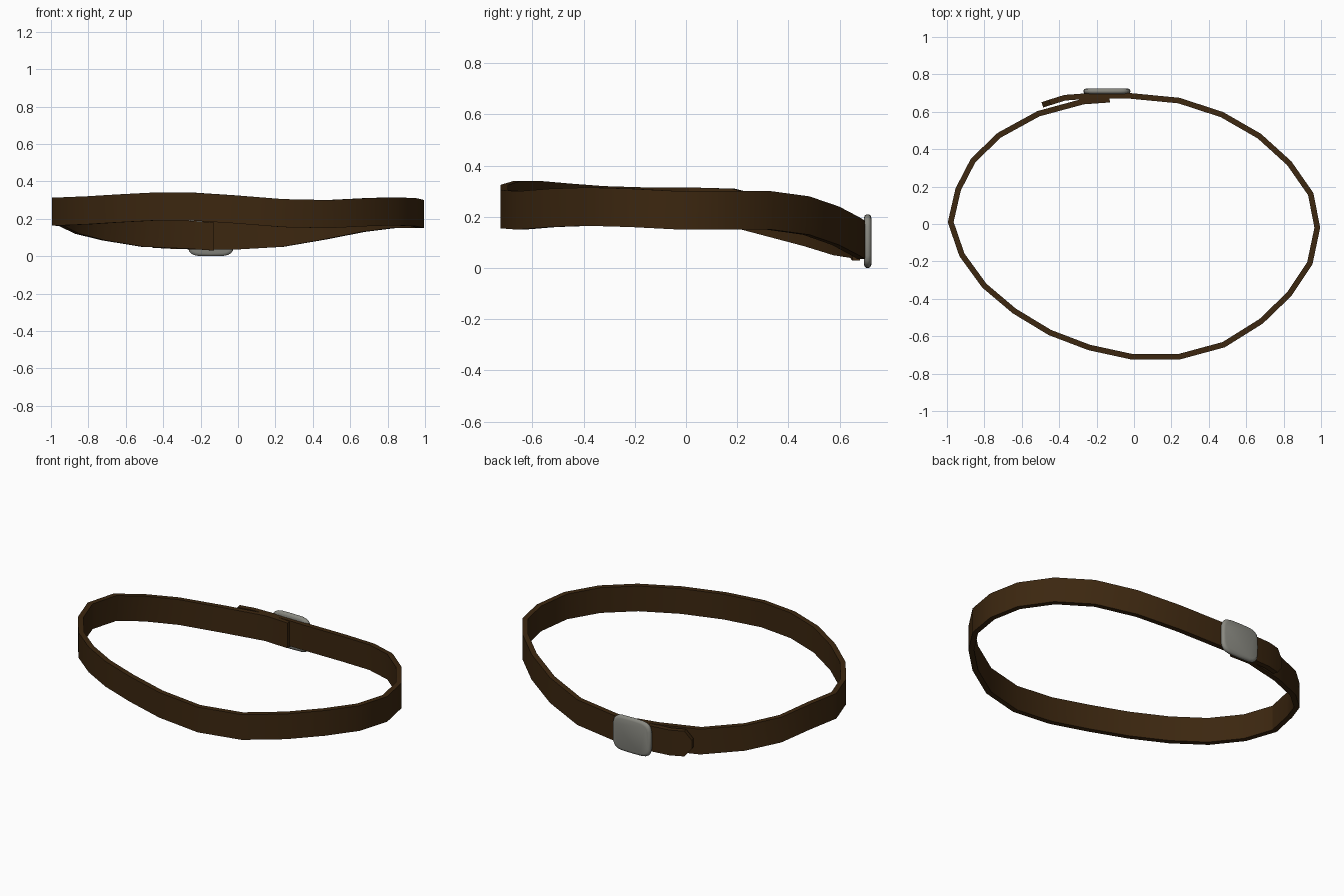
import bpy
import bmesh
from math import cos, sin, tau, copysign

default_cube = bpy.data.objects.get("Cube")
if default_cube:
    bpy.data.objects.remove(default_cube, do_unlink=True)


def make_material(name, rgb):
    mat = bpy.data.materials.new(name)
    mat.use_nodes = True
    colour = (*rgb, 1.0)
    mat.diffuse_color = colour
    mat.node_tree.nodes["Principled BSDF"].inputs["Base Color"].default_value = colour
    return mat


def make_object(name, bm, material):
    mesh = bpy.data.meshes.new(name)
    bm.to_mesh(mesh)
    bm.free()
    mesh.materials.append(material)
    obj = bpy.data.objects.new(name, mesh)
    bpy.context.collection.objects.link(obj)
    return obj


def shade(obj, angle):
    bpy.ops.object.select_all(action="DESELECT")
    obj.select_set(True)
    bpy.context.view_layer.objects.active = obj
    bpy.ops.object.shade_smooth_by_angle(angle=angle)


leather = make_material("brown leather", (0.045, 0.02, 0.005))
metal = make_material("grey metal", (0.25, 0.25, 0.22))

# Strap centre line: x, y and height of the lower edge, inner end to tip
STRAP_PATH = [
    (-.13, .665, .03), (-.27, .655, .04), (-.51, .59, .05), (-.72, .475, .085),
    (-.86, .34, .12), (-.94, .185, .16), (-.98, .01, .165), (-.92, -.165, .165),
    (-.8, -.33, .17), (-.64, -.465, .18), (-.45, -.58, .19), (-.24, -.66, .19),
    (-.01, -.71, .175), (.24, -.71, .155), (.48, -.645, .15), (.68, -.52, .16),
    (.83, -.375, .165), (.94, -.21, .16), (.98, -.02, .15), (.945, .16, .15),
    (.83, .325, .15), (.67, .47, .13), (.47, .585, .09), (.24, .66, .05),
    (-.02, .685, .035), (-.2, .688, .035), (-.37, .675, .04), (-.45, .65, .045),
    (-.49, .637, .045),
]
STRAP_WIDTH = 0.15
STRAP_THICKNESS = 0.03

# Strap ribbon, narrowing to a blunt point at the last station
bm = bmesh.new()
pairs = []
for i, (x, y, z) in enumerate(STRAP_PATH):
    taper = 0.05 if i == len(STRAP_PATH) - 1 else 0.0
    pairs.append((bm.verts.new((x, y, z + taper)),
                  bm.verts.new((x, y, z + STRAP_WIDTH - taper))))
for (low_a, high_a), (low_b, high_b) in zip(pairs, pairs[1:]):
    bm.faces.new((low_a, low_b, high_b, high_a))
strap = make_object("belt_strap", bm, leather)
solid = strap.modifiers.new("thickness", "SOLIDIFY")
solid.thickness = STRAP_THICKNESS
solid.offset = 0.0
solid.use_even_offset = True
bpy.context.view_layer.objects.active = strap
strap.select_set(True)
bpy.ops.object.modifier_apply(modifier=solid.name)
shade(strap, 0.55)


# Buckle plate: stacked rounded-rectangle rings with a soft rim
def rounded_ring(bm, y, inset, sides=24):
    def soften(value):
        return copysign(abs(value) ** 0.45, value)
    ring = []
    for i in range(sides):
        angle = tau * i / sides
        ring.append(bm.verts.new((-0.145 + (0.125 - inset) * soften(cos(angle)), y,
                                  0.105 + (0.105 - inset) * soften(sin(angle)))))
    return ring


bm = bmesh.new()
rings = [rounded_ring(bm, y, inset) for y, inset in
         [(.695, .015), (.699, .004), (.706, 0), (.714, 0), (.721, .004), (.725, .015)]]
for ring_a, ring_b in zip(rings, rings[1:]):
    for i in range(len(ring_a)):
        j = (i + 1) % len(ring_a)
        bm.faces.new((ring_a[i], ring_a[j], ring_b[j], ring_b[i]))
bm.faces.new(rings[0])
bm.faces.new(rings[-1])
bmesh.ops.recalc_face_normals(bm, faces=bm.faces)
buckle = make_object("buckle_plate", bm, metal)
shade(buckle, 0.9)
